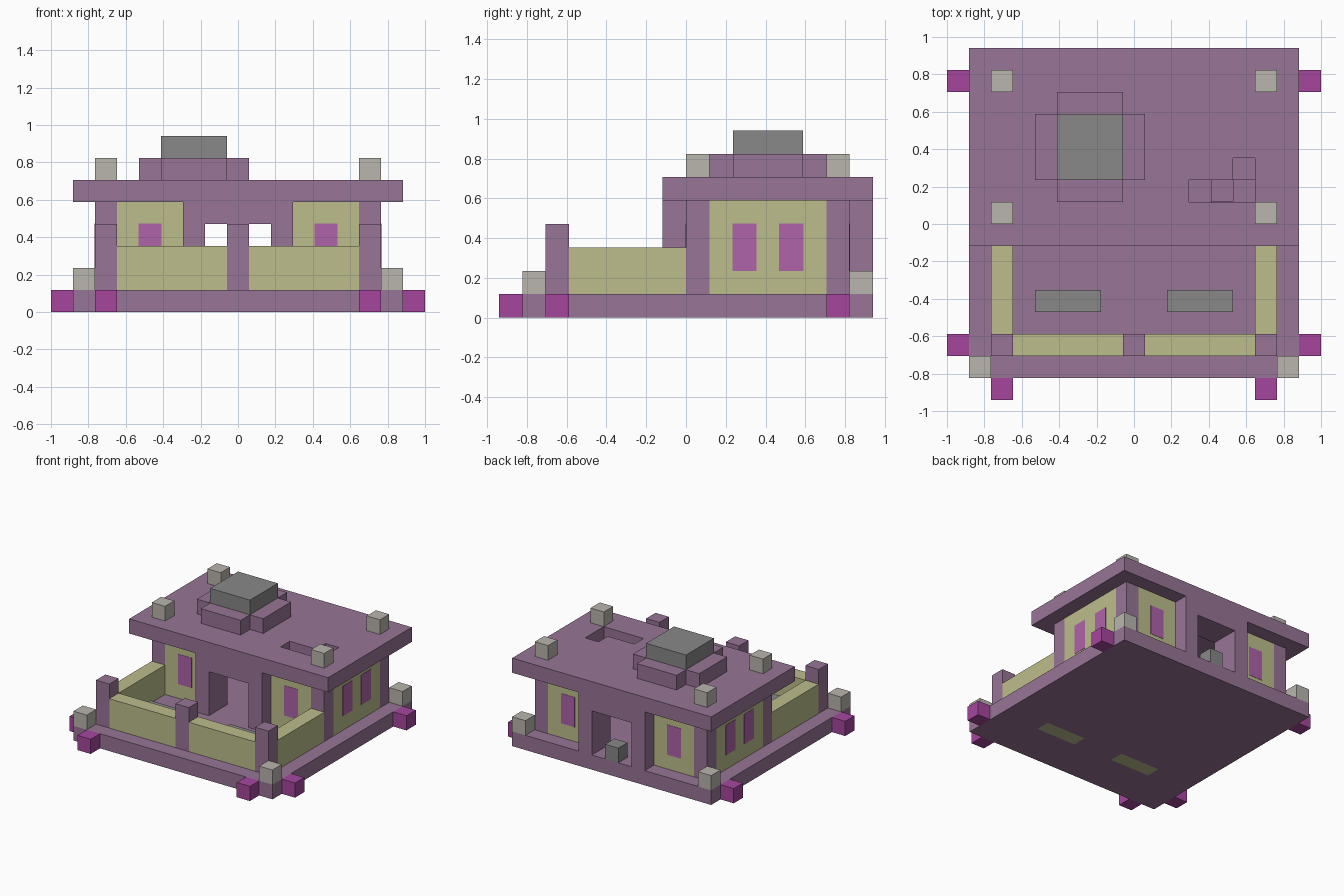
import bpy
import bmesh
from mathutils import Matrix, Vector

cube = bpy.data.objects.get("Cube")
if cube:
    bpy.data.objects.remove(cube, do_unlink=True)

U = 2 / 17  # one building block


def material(name, rgb):
    """Flat colour from 0-255 display values."""
    def lin(c):
        c /= 255
        return c / 12.92 if c <= 0.04045 else ((c + 0.055) / 1.055) ** 2.4
    col = [lin(c) for c in rgb] + [1]
    m = bpy.data.materials.new(name)
    m.use_nodes = True
    m.diffuse_color = col
    m.node_tree.nodes["Principled BSDF"].inputs["Base Color"].default_value = col
    return m


PURPLE = material("mauve_stone", (152, 117, 150))
YELLOW = material("straw_wall", (188, 190, 139))
BEIGE = material("pale_stone", (186, 182, 174))
GREY = material("grey_stone", (136, 136, 136))
MAGENTA = material("magenta_block", (166, 70, 158))
PINK = material("pink_glass", (175, 99, 170))


def box(name, mat, x, y, z, grow=0.0):
    """Box from block-unit ranges; grow pushes every face out slightly."""
    lo = Vector((x[0], y[0], z[0])) - Vector((grow,) * 3)
    hi = Vector((x[1], y[1], z[1])) + Vector((grow,) * 3)
    bm = bmesh.new()
    bmesh.ops.create_cube(bm, size=1, matrix=Matrix.Translation((lo + hi) / 2 * U)
                          @ Matrix.Diagonal((*((hi - lo) * U), 1)))
    me = bpy.data.meshes.new(name)
    bm.to_mesh(me)
    bm.free()
    me.materials.append(mat)
    ob = bpy.data.objects.new(name, me)
    bpy.context.collection.objects.link(ob)
    return ob


def pair(name, mat, x, y, z, grow=0.0):
    """Same box on both sides of the building."""
    box(name + "_left", mat, x, y, z, grow)
    box(name + "_right", mat, (-x[1], -x[0]), y, z, grow)


def cut(target, *ranges):
    """Subtract a box from the target."""
    cutter = box("cutter", PURPLE, *ranges)
    cutter.hide_render = True
    mod = target.modifiers.new("cut", 'BOOLEAN')
    mod.operation, mod.solver, mod.object = 'DIFFERENCE', 'EXACT', cutter
    bpy.context.view_layer.objects.active = target
    bpy.ops.object.modifier_apply(modifier=mod.name)
    bpy.data.objects.remove(cutter, do_unlink=True)


# Base slab with inlaid bench footings
base = box("base", PURPLE, (-7.5, 7.5), (-7, 8), (0, 1))
for x in ((1.5, 4.5), (-4.5, -1.5)):
    cut(base, x, (-4, -3), (-1, 2))
pair("bench_footing", YELLOW, (1.5, 4.5), (-4, -3), (0, 1))
pair("bench", GREY, (1.5, 4.5), (-4, -3), (1, 2))

# Blocks around the base
pair("front_foot", MAGENTA, (5.5, 6.5), (-8, -7), (0, 1))
for name, y in (("front", -6), ("back", 6)):
    pair(name + "_side_foot", MAGENTA, (7.5, 8.5), (y, y + 1), (0, 1))
for name, y in (("front", -7), ("back", 7)):
    pair(name + "_corner_lamp", BEIGE, (6.5, 7.5), (y, y + 1), (1, 2))

# Courtyard walls and posts
pair("courtyard_side_wall", YELLOW, (5.5, 6.5), (-5, 0), (1, 3))
pair("courtyard_front_wall", YELLOW, (0.5, 5.5), (-6, -5), (1, 3))
pair("courtyard_corner_post", PURPLE, (5.5, 6.5), (-6, -5), (1, 4))
box("courtyard_middle_post", PURPLE, (-0.5, 0.5), (-6, -5), (1, 4))

# House: end walls with a projecting doorway, front and back
for name, wall_y, door_y in (("front", (0, 1), (-1, 1)), ("back", (6, 7), (6, 8))):
    pair(name + "_corner_post", PURPLE, (5.5, 6.5), wall_y, (1, 5))
    pair(name + "_wall", YELLOW, (2.5, 5.5), wall_y, (1, 5))
    pair(name + "_window", PINK, (3.5, 4.5), wall_y, (2, 4), 0.02)
    pair(name + "_door_jamb", PURPLE, (1.5, 2.5), door_y, (1, 5))
    box(name + "_door_lintel", PURPLE, (-1.5, 1.5), door_y, (4, 5))

# House: side walls
pair("side_wall", YELLOW, (5.5, 6.5), (1, 6), (1, 5))
for name, y in (("front", 2), ("back", 4)):
    pair("side_window_" + name, PINK, (5.5, 6.5), (y, y + 1), (2, 4), 0.02)

# Doorstep block at the back door
box("back_door_block", GREY, (-0.5, 0.5), (7, 8), (1, 2))

# Roof with an L-shaped stair opening
roof = box("roof", PURPLE, (-7.5, 7.5), (-1, 8), (5, 6))
cut(roof, (2.5, 5.5), (1, 2), (4, 7))
cut(roof, (4.5, 5.5), (1.5, 3), (4, 7))

# Stairs turning up to the roof
for i, (x, y) in enumerate(((2.5, 1), (3.5, 1), (4.5, 1), (4.5, 2))):
    box(f"stair_{i + 1}", PURPLE, (x, x + 1), (y, y + 1), (1, i + 2))

# Roof lamps and chimney
for name, y in (("front", 0), ("back", 6)):
    pair(name + "_roof_lamp", BEIGE, (5.5, 6.5), (y, y + 1), (6, 7))
box("chimney_core", PURPLE, (-3.5, -0.5), (1, 6), (6, 7))
for name, x in (("right", -4.5), ("left", -0.5)):
    box("chimney_ledge_" + name, PURPLE, (x, x + 1), (2, 5), (6, 7))
box("chimney_cap", GREY, (-3.5, -0.5), (2, 5), (7, 8))
